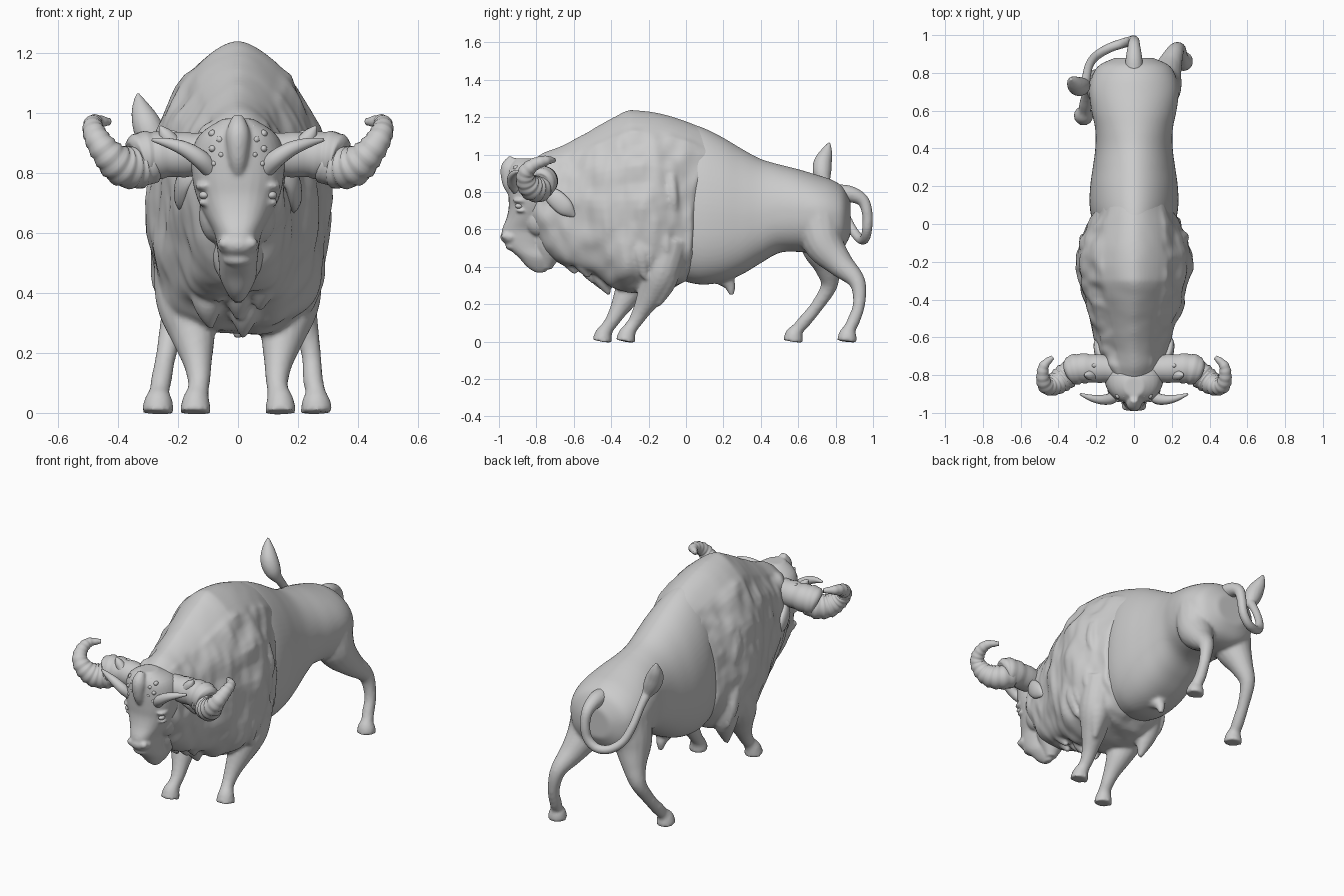
import bpy, math, random
from mathutils import Vector, noise

random.seed(4)


def spline(pts, n):
    """Catmull-Rom resampling of rows of numbers, n steps per span."""
    out = []
    for i in range(len(pts) - 1):
        a, b, c, d = (pts[max(0, min(len(pts) - 1, i + k))] for k in (-1, 0, 1, 2))
        for s in range(n):
            t = s / n
            out.append([0.5 * (2 * q + (r - p) * t + (2 * p - 5 * q + 4 * r - u) * t * t
                               + (3 * q - p - 3 * r + u) * t ** 3)
                        for p, q, r, u in zip(a, b, c, d)])
    return out + [list(pts[-1])]


def skin(name, rings):
    n = len(rings[0])
    verts = [v for r in rings for v in r]
    faces = [(i * n + j, i * n + (j + 1) % n, (i + 1) * n + (j + 1) % n, (i + 1) * n + j)
             for i in range(len(rings) - 1) for j in range(n)]
    faces += [tuple(reversed(range(n))), tuple(range(len(verts) - n, len(verts)))]
    me = bpy.data.meshes.new(name)
    me.from_pydata(verts, [], faces)
    ob = bpy.data.objects.new(name, me)
    bpy.context.collection.objects.link(ob)
    bpy.context.view_layer.objects.active = ob
    bpy.ops.object.select_all(action='DESELECT')
    ob.select_set(True)
    bpy.ops.object.mode_set(mode='EDIT')
    bpy.ops.mesh.select_all(action='SELECT')
    bpy.ops.mesh.normals_make_consistent(inside=False)
    bpy.ops.object.mode_set(mode='OBJECT')
    me.shade_smooth()
    return ob


def tube(name, pts, n=5, sides=16, ridge=0.0, flat=1.0, side=1):
    """Round tapering tube through (x, y, z, radius)."""
    rows = spline([(p[0] * side,) + tuple(p[1:]) for p in pts], n)
    ps = [Vector(r[:3]) for r in rows]
    rings, tan, u = [], None, None
    for i, p in enumerate(ps):
        t = (ps[min(i + 1, len(ps) - 1)] - ps[max(i - 1, 0)]).normalized()
        if tan is None:
            u = (Vector((1, 0, 0)) - t * t.x).normalized() if flat != 1 else t.orthogonal().normalized()
        else:
            u = tan.rotation_difference(t) @ u
        tan, w = t, t.cross(u)
        r = max(rows[i][3], 0.002) * (1 + ridge * (1 - (i % 4) / 1.5))
        ring = [p + r * (flat * math.cos(a) * u + math.sin(a) * w)
                for a in (2 * math.pi * k / sides for k in range(sides))]
        for v in ring:
            v.z = max(v.z, -.007)
        rings.append(ring)
    return skin(name, rings)


def barrel(name, stations, low, high, rough=0.0, cape=0.0, sides=72):
    """Body loft: (y, top, bottom, half width, height of widest point)."""
    rings = []
    for y, top, bot, w, zw in spline(stations, 6):
        back = max(0, min(1, (y + .3) / .33))
        ring = []
        for k in range(sides):
            a = 2 * math.pi * k / sides
            c, s = math.cos(a), math.sin(a)
            e = low if s < 0 else high
            z = zw + (s * (top - zw) if s > 0 else -abs(s) ** .8 * (zw - bot))
            v = Vector((w * math.copysign(abs(c) ** e, c), y, z))
            if rough:
                f = noise.noise(v * 8) + 0.6 * noise.noise(Vector((v.x * 12, y * 20, z * 9)))
                v += Vector((c, 0, s)) * rough * f * (0.2 if s > 0.8 else 1)
            if s > 0:  # the cape runs back along the spine
                dy = cape * back * s ** 2.5
                v.y += dy
                v.z -= .57 * dy
            ring.append(v)
        rings.append(ring)
    return skin(name, rings)


def ball(name, loc, scale):
    bpy.ops.mesh.primitive_uv_sphere_add(segments=20, ring_count=12, location=loc)
    ob = bpy.context.object
    ob.name, ob.scale = name, scale
    bpy.ops.object.transform_apply(location=True, scale=True)
    ob.data.shade_smooth()
    return ob


def fuse(name, obs, voxel, smooth):
    bpy.ops.object.select_all(action='DESELECT')
    for o in obs:
        o.select_set(True)
    bpy.context.view_layer.objects.active = obs[0]
    bpy.ops.object.join()
    ob = obs[0]
    ob.name = name
    m = ob.modifiers.new("blend", 'REMESH')
    m.mode, m.voxel_size, m.use_smooth_shade = 'VOXEL', voxel, True
    s = ob.modifiers.new("soften", 'SMOOTH')
    s.factor, s.iterations = 0.5, smooth
    return ob


# hindquarters: bare barrel, sheath and two hind legs in stride
rear = [barrel("rear", [
    (-.06, 1.16, .34, .20, .65), (.02, 1.165, .315, .222, .65), (.1, 1.14, .305, .235, .65),
    (.2, 1.09, .32, .232, .65), (.3, 1.03, .36, .218, .65), (.4, .977, .42, .205, .67),
    (.5, .947, .475, .205, .7), (.6, .922, .48, .225, .7), (.7, .892, .47, .237, .69),
    (.78, .865, .47, .222, .68), (.84, .825, .5, .185, .67), (.88, .75, .57, .10, .66)], .8, 1.1),
    tube("sheath", [(0, .17, .37, .06), (0, .23, .31, .035), (0, .245, .25, .014)]),
    tube("hind_leg_right", [
        (.11, .71, .68, .13), (.145, .735, .53, .11), (.18, .82, .42, .074), (.22, .915, .32, .045),
        (.243, .925, .2, .033), (.25, .895, .11, .034), (.258, .875, .07, .034), (.26, .865, .04, .048),
        (.262, .86, 0, .054)]),
    tube("hind_leg_left", [
        (-.11, .71, .68, .13), (-.145, .72, .52, .11), (-.18, .755, .4, .07), (-.215, .765, .3, .045),
        (-.24, .70, .19, .034), (-.255, .635, .11, .035), (-.262, .6, .07, .034), (-.265, .58, .04, .048),
        (-.267, .572, 0, .054)])]
fuse("hindquarters", rear, .0105, 4)

# shaggy forequarters: hump, neck, throat locks and front legs
fore = [barrel("mane", [
    (-.84, .96, .62, .11, .8), (-.76, 1.01, .50, .155, .78), (-.68, 1.04, .43, .175, .76),
    (-.6, 1.08, .40, .20, .74), (-.5, 1.135, .36, .235, .72), (-.4, 1.193, .29, .268, .71),
    (-.3, 1.24, .265, .292, .71), (-.2, 1.258, .27, .303, .71), (-.1, 1.243, .29, .285, .7),
    (-.03, 1.218, .315, .26, .68), (.03, 1.185, .35, .235, .66)], .6, 1.25, .018, .24)]
for dx, y, z in ((0, -.6, .36), (.06, -.66, .42), (-.07, -.57, .37), (.08, -.53, .34),
                 (0, -.5, .31), (-.1, -.46, .28), (.02, -.42, .25)):
    fore.append(tube("lock", [(dx, y - .03, z + .18, .07), (dx, y - .02, z + .08, .05),
                              (dx * .9, y + .01, z, .008)]))
for s in (1, -1):
    d = 0 if s > 0 else -.125
    fore.append(tube("front_leg", [
        (.18, -.08 + d * .6, .55, .1), (.175, -.13 + d, .38, .10), (.15, -.185 + d, .26, .075),
        (.135, -.235 + d, .17, .049), (.13, -.27 + d, .11, .038), (.133, -.295 + d, .075, .036),
        (.14, -.315 + d, .04, .046), (.142, -.325 + d, 0, .053)], side=s))
    for i in range(7):
        y, z = random.uniform(-.3, -.06), random.uniform(.42, .85)
        fore.append(tube("side_lock", [(.24, y, z + .12, .03), (.262, y + .01, z, .03),
                                       (.24, y + .03, z - .13, .006)], side=s))
    fore.append(tube("elbow_fur", [(.19, -.12, .5, .09), (.185, -.11, .34, .07),
                                   (.17, -.15, .19, .012)], side=s))
fuse("forequarters", fore, .0105, 3)

# head: stacked horizontal ovals from crown to beard tip (z, centre y, half width, half depth)
rows = spline([(.98, -.86, .05, .05), (.93, -.83, .125, .115), (.86, -.81, .155, .142),
               (.78, -.81, .152, .14), (.72, -.81, .138, .138), (.66, -.825, .112, .135),
               (.60, -.855, .08, .128), (.55, -.86, .07, .122), (.50, -.85, .064, .10),
               (.45, -.81, .06, .085), (.40, -.79, .037, .06), (.37, -.78, .015, .025)], 4)
skull = skin("skull", [[Vector((w * math.copysign(abs(math.cos(a)) ** .8, math.cos(a)), y + d * math.sin(a), z))
                        for a in (2 * math.pi * k / 32 for k in range(32))] for z, y, w, d in rows])
head = [skull, ball("muzzle", (0, -.935, .56), (.07, .058, .042)),
        ball("lower_lip", (0, -.925, .51), (.05, .04, .025)),
        tube("rear_beard", [(0, -.72, .62, .11), (0, -.735, .5, .085), (0, -.75, .39, .03)])]
for s in (1, -1):
    head += [ball("brow", (s * .108, -.875, .755), (.035, .05, .018)),
             ball("lower_lid", (s * .108, -.88, .70), (.025, .03, .012)),
             ball("nostril_rim", (s * .042, -.965, .565), (.024, .024, .02)),
             ball("cheek", (s * .06, -.78, .66), (.07, .09, .10))]
head.append(tube("forelock", [(0, -.93, .79, .02), (0, -.95, .85, .033),
                              (0, -.95, .93, .04), (0, -.925, .985, .02)]))
fuse("head", head, .0075, 4)

for s, tag in ((1, "right"), (-1, "left")):
    ball("eye_" + tag, (s * .112, -.893, .725), (.018, .022, .014))
    # bony knobs on the brow
    for x, z, r in ((.055, .86, .012), (.06, .91, .014), (.085, .88, .012), (.05, .95, .012),
                    (.085, .93, .013), (.08, .83, .011)):
        ball("brow_knob_" + tag, (s * x, -.935 + .25 * (x - .05) + max(0, z - .9) * .6, z), (r, r * 1.3, r))
    # ears
    tube("ear_" + tag, [(.13, -.76, .80, .02), (.175, -.71, .775, .046), (.19, -.645, .715, .046),
                        (.185, -.595, .67, .008)], flat=.5, side=s)
    # furry sleeve at the root of each great horn
    tube("horn_sleeve_" + tag, [(.08, -.77, .86, .075), (.2, -.765, .86, .075), (.28, -.765, .858, .08),
                                (.33, -.775, .855, .078), (.345, -.78, .85, .05)], sides=20, ridge=.03, side=s)
    # great ridged horn
    tube("great_horn_" + tag, [(.27, -.765, .845, .065), (.33, -.785, .818, .069), (.385, -.825, .822, .066),
                               (.43, -.855, .858, .053), (.467, -.855, .908, .042), (.483, -.81, .948, .034),
                               (.476, -.75, .968, .026), (.43, -.705, .97, .012)],
         n=8, sides=20, ridge=.05, side=s)
    # small brow horn
    tube("brow_horn_" + tag, [(.09, -.90, .81, .03), (.125, -.925, .845, .03), (.175, -.93, .878, .025),
                              (.23, -.92, .898, .017), (.285, -.90, .91, .006)], sides=14, side=s)
    # tufts above the horn root
    for x, y, z in ((.26, -.80, .955), (.22, -.75, .94)):
        tube("horn_tuft_" + tag, [(x - .06, y, z - .08, .03), (x - .02, y, z - .03, .024),
                                  (x, y, z, .004)], side=s)

# tail looping out to the left and its raised tuft
tail = [tube("tail_root", [
    (0, .78, .79, .05), (0, .87, .79, .045), (0, .945, .755, .033), (0, .97, .68, .028),
    (-.015, .968, .6, .027), (-.065, .955, .55, .026), (-.135, .93, .55, .025), (-.2, .89, .6, .024),
    (-.235, .845, .69, .023), (-.25, .79, .79, .023), (-.26, .74, .86, .028)]),
    tube("tuft", [(-.25, .75, .83, .02), (-.275, .73, .89, .046), (-.30, .73, .95, .05),
                  (-.322, .75, 1.01, .034), (-.335, .767, 1.065, .005)])]
fuse("tail", tail, .007, 2)
